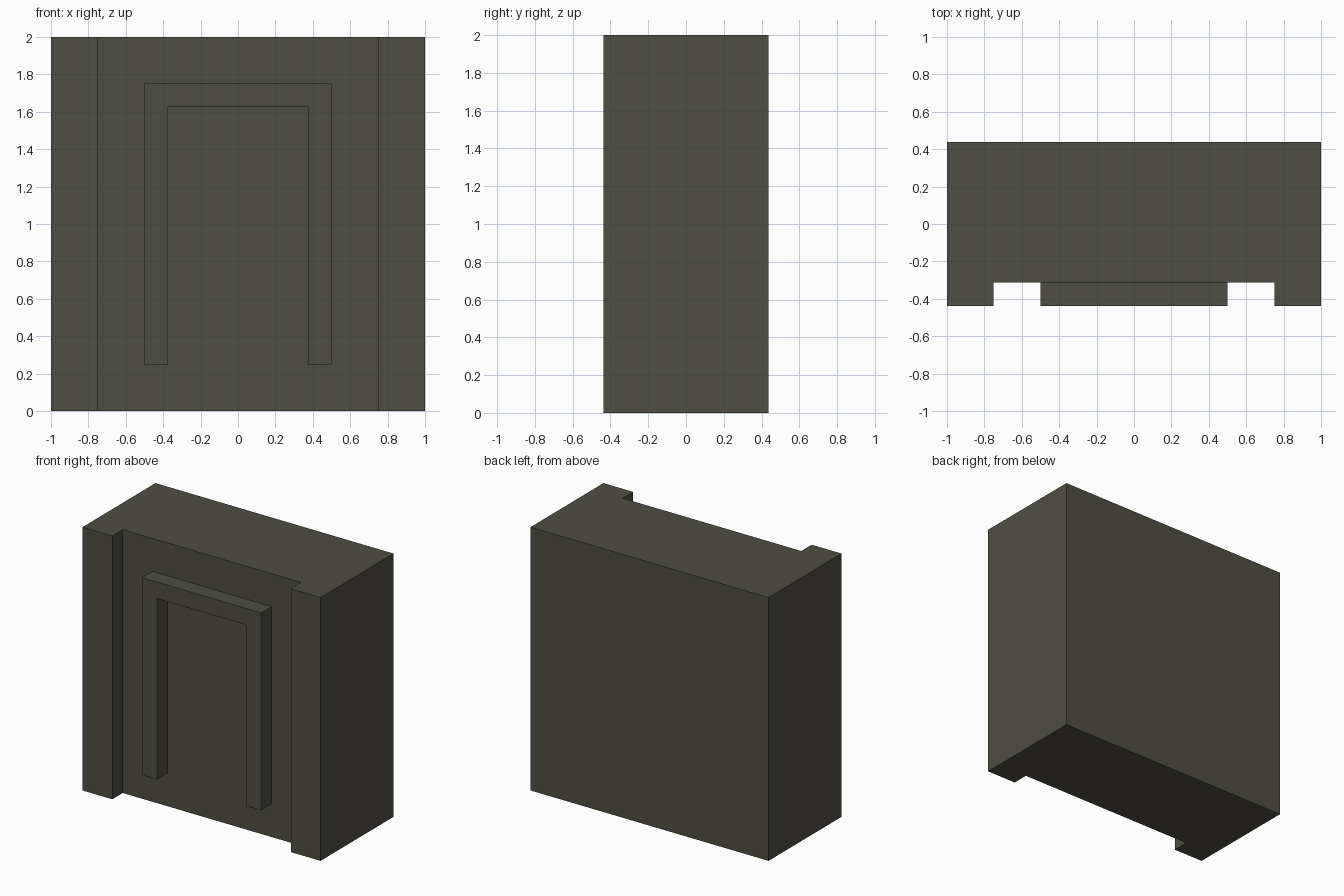
import bpy
import bmesh
from mathutils import Vector

if "Cube" in bpy.data.objects:
    bpy.data.objects.remove(bpy.data.objects["Cube"])

stone = bpy.data.materials.new("dark olive grey")
stone.diffuse_color = (0.078, 0.076, 0.058, 1.0)
stone.use_nodes = True
stone.node_tree.nodes["Principled BSDF"].inputs["Base Color"].default_value = stone.diffuse_color


def extrude_profile(name, points, offset):
    """Flat polygon extruded by an offset into a closed solid."""
    bm = bmesh.new()
    face = bm.faces.new([bm.verts.new(p) for p in points])
    result = bmesh.ops.extrude_face_region(bm, geom=[face], use_keep_orig=True)
    moved = [g for g in result["geom"] if isinstance(g, bmesh.types.BMVert)]
    bmesh.ops.translate(bm, verts=moved, vec=Vector(offset))
    bmesh.ops.recalc_face_normals(bm, faces=bm.faces)
    mesh = bpy.data.meshes.new(name)
    bm.to_mesh(mesh)
    bm.free()
    mesh.materials.append(stone)
    obj = bpy.data.objects.new(name, mesh)
    bpy.context.collection.objects.link(obj)
    return obj


def mirrored(half):
    """Complete a right-hand half outline with its mirror image in x."""
    return half + [(-x, y, z) for x, y, z in reversed(half)]


BACK, RECESS, FRONT = 0.4375, -0.3125, -0.4375

# Wall block with a raised pilaster at each end (plan outline, extruded up)
extrude_profile("wall_block", mirrored([
    (0.75, RECESS, 0), (0.75, FRONT, 0), (1, FRONT, 0), (1, BACK, 0),
]), (0, 0, 2))

# Raised door surround (front outline, extruded back to the recessed wall)
extrude_profile("door_surround", mirrored([
    (0.375, FRONT, 1.625), (0.375, FRONT, 0.25),
    (0.5, FRONT, 0.25), (0.5, FRONT, 1.75),
]), (0, RECESS - FRONT, 0))
